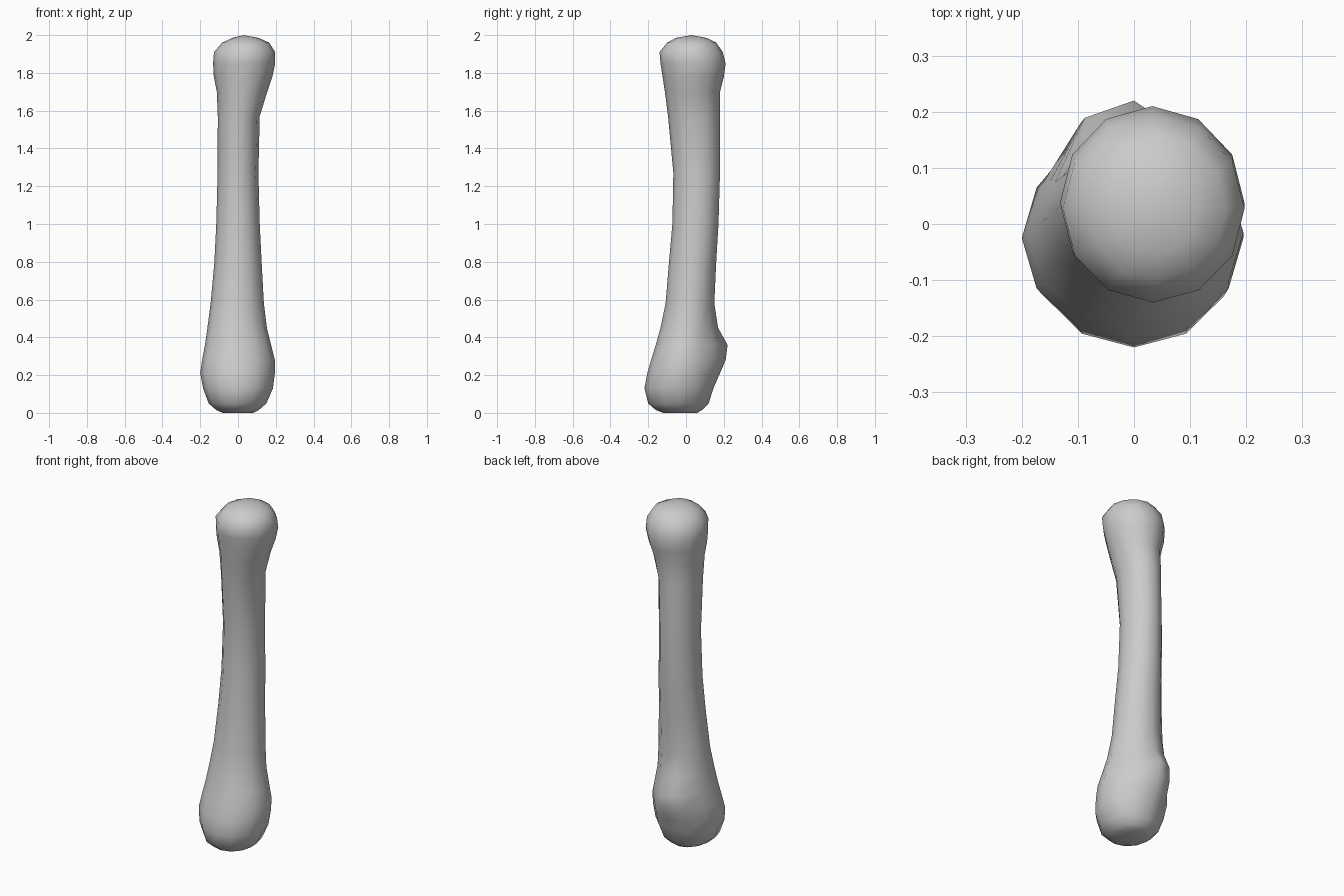
import bpy, bmesh, math

SIDES = 12
# cross-sections: z, x min, x max, y min, y max
RINGS = [
    (0.00, -0.08, 0.08, -0.12, 0.06),
    (0.015, -0.115, 0.11, -0.16, 0.085),
    (0.05, -0.155, 0.15, -0.20, 0.12),
    (0.13, -0.185, 0.185, -0.22, 0.145),
    (0.21, -0.20, 0.195, -0.205, 0.155),
    (0.28, -0.19, 0.195, -0.185, 0.155),
    (0.36, -0.175, 0.175, -0.16, 0.15),
    (0.45, -0.162, 0.153, -0.135, 0.145),
    (0.58, -0.145, 0.137, -0.108, 0.15),
    (0.80, -0.125, 0.125, -0.09, 0.16),
    (1.00, -0.115, 0.115, -0.072, 0.172),
    (1.27, -0.108, 0.108, -0.067, 0.18),
    (1.57, -0.107, 0.115, -0.095, 0.18),
    (1.70, -0.112, 0.155, -0.112, 0.18),
    (1.78, -0.128, 0.182, -0.124, 0.20),
    (1.85, -0.132, 0.197, -0.135, 0.21),
    (1.91, -0.127, 0.197, -0.14, 0.195),
    (1.96, -0.085, 0.165, -0.10, 0.16),
    (1.985, -0.03, 0.11, -0.055, 0.11),
]
# bump on the back near the foot: ring height -> push at (60, 90, 120) degrees
BUMP = {0.21: (0.01, 0.025, 0.02), 0.28: (0.02, 0.055, 0.05),
        0.36: (0.015, 0.07, 0.06), 0.45: (0.005, 0.025, 0.025)}

bm = bmesh.new()
loops = []
for z, x0, x1, y0, y1 in RINGS:
    loop = []
    for i in range(SIDES):
        a = 2 * math.pi * i / SIDES
        x = (x0 + x1) / 2 + (x1 - x0) / 2 * math.cos(a)
        y = (y0 + y1) / 2 + (y1 - y0) / 2 * math.sin(a)
        if z in BUMP and 2 <= i <= 4:
            y += BUMP[z][i - 2]
        loop.append(bm.verts.new((x, y, z)))
    loops.append(loop)

# skin between rings
for lower, upper in zip(loops, loops[1:]):
    for i in range(SIDES):
        j = (i + 1) % SIDES
        bm.faces.new((lower[i], lower[j], upper[j], upper[i]))

# flat foot and domed head
bm.faces.new(loops[0][::-1])
tip = bm.verts.new((0.03, 0.03, 2.0))
for i in range(SIDES):
    bm.faces.new((loops[-1][i], loops[-1][(i + 1) % SIDES], tip))

for f in bm.faces:
    f.smooth = True
bmesh.ops.recalc_face_normals(bm, faces=bm.faces)
mesh = bpy.data.meshes.new("long_bone")
bm.to_mesh(mesh)
bm.free()
bone = bpy.data.objects.new("long_bone", mesh)
bpy.context.collection.objects.link(bone)
